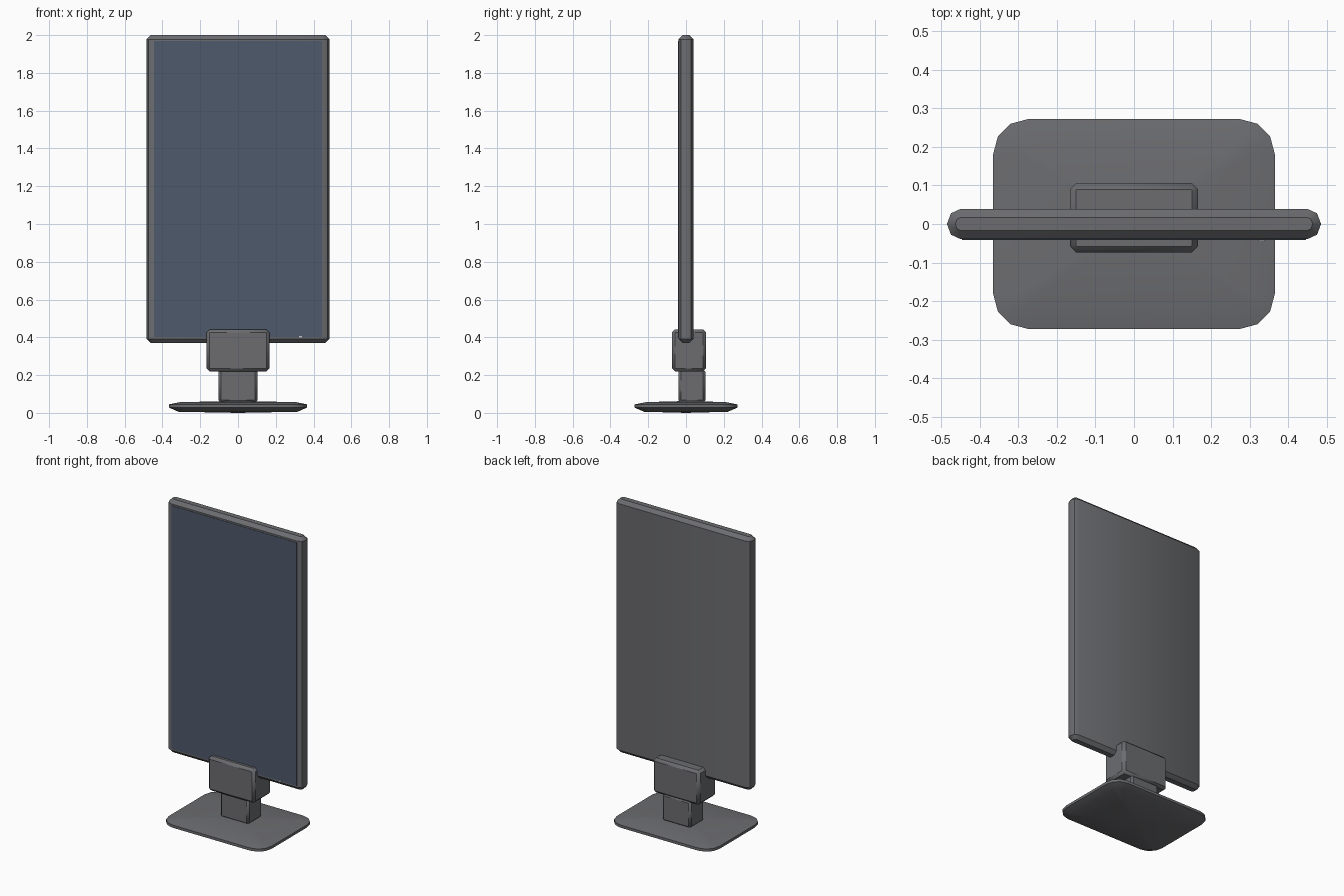
import bpy, bmesh
from math import sin, cos, pi, radians

cube = bpy.data.objects.get("Cube")
if cube:
    bpy.data.objects.remove(cube, do_unlink=True)


def material(name, color):
    mat = bpy.data.materials.new(name)
    mat.use_nodes = True
    mat.diffuse_color = (*color, 1)
    mat.node_tree.nodes["Principled BSDF"].inputs["Base Color"].default_value = (*color, 1)
    return mat


grey = material("dark grey plastic", (0.15, 0.152, 0.163))
glass = material("blue grey screen", (0.076, 0.102, 0.148))
light = material("pale indicator", (0.55, 0.57, 0.6))


def rounded_rect(hx, hy, rx, ry, segments):
    """Counter-clockwise outline with elliptical corners."""
    points = []
    for quarter, (sx, sy) in enumerate([(1, 1), (-1, 1), (-1, -1), (1, -1)]):
        for i in range(segments + 1):
            a = (quarter + i / segments) * pi / 2
            points.append((sx * (hx - rx) + rx * cos(a), sy * (hy - ry) + ry * sin(a)))
    return points


def slab(name, hx, hy, rx, ry, segments, layers, mat, y=0, dome=0):
    """Loft rounded rectangles through (height, inset) layers, with optional domed caps."""
    bm = bmesh.new()
    rings = []
    for z, inset in layers:
        outline = rounded_rect(hx - inset, hy - inset, max(rx - inset, 0.002),
                               max(ry - inset, 0.002), segments)
        rings.append([bm.verts.new((px, py + y, z)) for px, py in outline])
    count = len(rings[0])
    for low, high in zip(rings, rings[1:]):
        for i in range(count):
            j = (i + 1) % count
            bm.faces.new((low[i], low[j], high[j], high[i]))
    caps = [bm.faces.new(rings[0][::-1]), bm.faces.new(rings[-1])]
    if dome:
        centres = bmesh.ops.poke(bm, faces=caps)["verts"]
        for v in centres:
            v.co.z += dome if v.co.z > layers[1][0] else -dome
    bmesh.ops.remove_doubles(bm, verts=bm.verts, dist=0.0005)
    bmesh.ops.recalc_face_normals(bm, faces=bm.faces)
    return finish(name, bm, mat)


def plate(name, x0, x1, y0, y1, z0, z1, mat):
    bm = bmesh.new()
    bmesh.ops.create_cube(bm, size=1)
    for v in bm.verts:
        v.co = (x1 if v.co.x > 0 else x0, y1 if v.co.y > 0 else y0, z1 if v.co.z > 0 else z0)
    return finish(name, bm, mat)


def finish(name, bm, mat):
    mesh = bpy.data.meshes.new(name)
    bm.to_mesh(mesh)
    bm.free()
    mesh.materials.append(mat)
    obj = bpy.data.objects.new(name, mesh)
    bpy.context.collection.objects.link(obj)
    bpy.ops.object.select_all(action='DESELECT')
    obj.select_set(True)
    bpy.context.view_layer.objects.active = obj
    bpy.ops.object.shade_smooth_by_angle(angle=radians(42))
    return obj


def bevelled(bottom, top, bevel):
    return [(bottom, bevel), (bottom + bevel, 0), (top - bevel, 0), (top, bevel)]


# Foot: wide rounded plate with gently domed top and underside
slab("base", 0.365, 0.272, 0.09, 0.09, 3,
     [(0.006, 0.05), (0.028, 0), (0.045, 0), (0.057, 0.06)], grey, dome=0.006)

# Stand: narrow post carrying a wider clamp block
slab("post", 0.102, 0.071, 0.013, 0.013, 1, bevelled(0.055, 0.23, 0.012), grey, y=0.031)
slab("clamp_block", 0.166, 0.09, 0.016, 0.016, 1, bevelled(0.22, 0.442, 0.016), grey, y=0.016)

# Upright display housing
slab("display_housing", 0.485, 0.039, 0.035, 0.039, 2, bevelled(0.37, 2.0, 0.022), grey)

# Screen and indicator
plate("screen", -0.446, 0.446, -0.0415, -0.037, 0.402, 1.968, glass)
plate("indicator", 0.323, 0.338, -0.044, -0.037, 0.398, 0.406, light)
